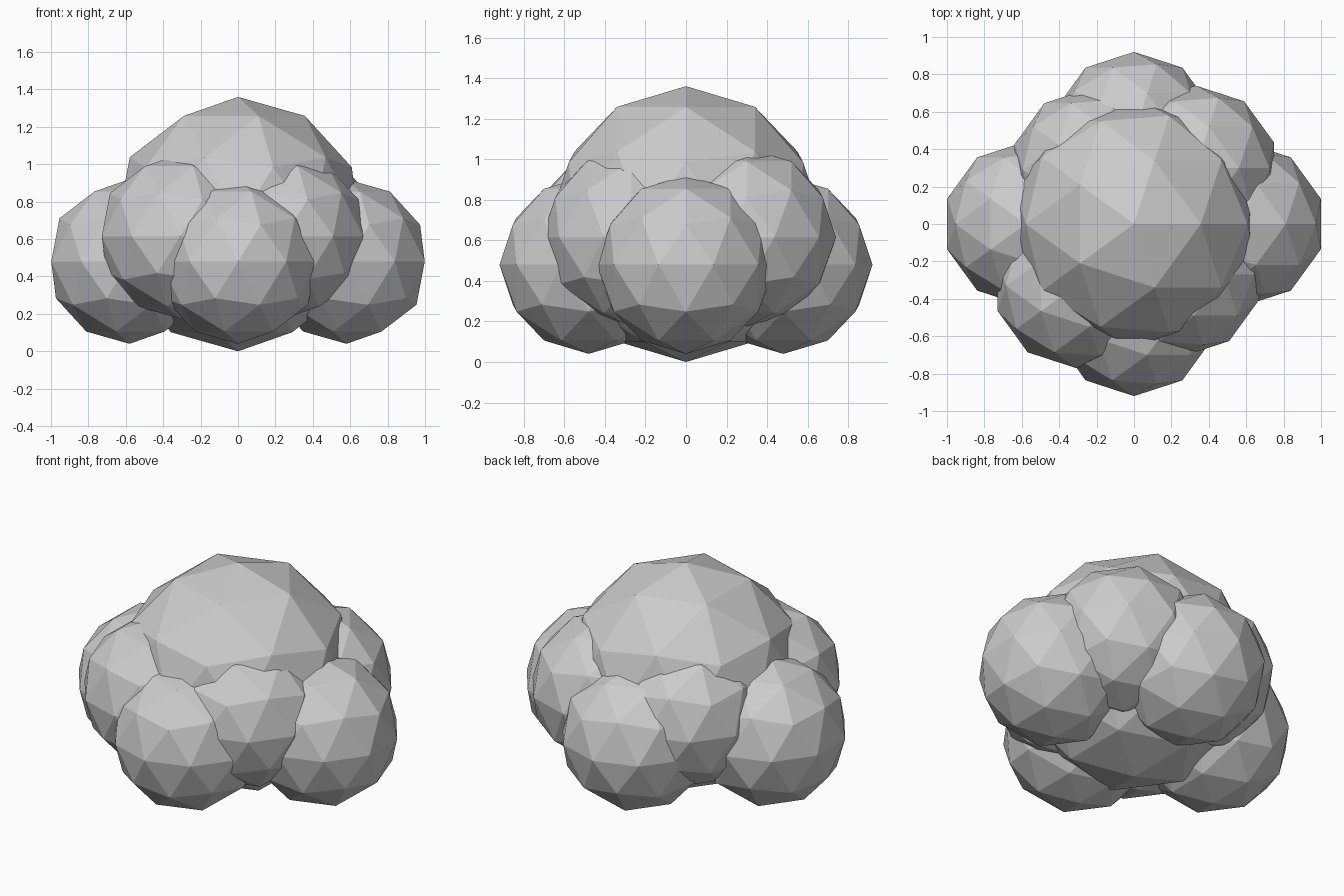
import bpy

if "Cube" in bpy.data.objects:
    bpy.data.objects.remove(bpy.data.objects["Cube"])

# Low-poly bush: overlapping flat-shaded icospheres
def leaf_clump(name, x, y, z, r):
    bpy.ops.mesh.primitive_ico_sphere_add(subdivisions=2, radius=r, location=(x, y, z))
    bpy.context.object.name = name

# Large central crown
leaf_clump("crown", 0, 0, 0.68, 0.68)

# Lower clumps on the four sides
for name, x, y in (("left", -0.58, 0), ("right", 0.58, 0),
                   ("front", 0, -0.48), ("back", 0, 0.48)):
    leaf_clump(name + "_clump", x, y, 0.48, 0.44)

# Higher clumps filling the corners
for name, x, y in (("front_left", -0.31, -0.33), ("front_right", 0.25, -0.27),
                   ("back_right", 0.33, 0.30), ("back_left", -0.22, 0.29)):
    leaf_clump(name + "_clump", x, y, 0.615, 0.44)
